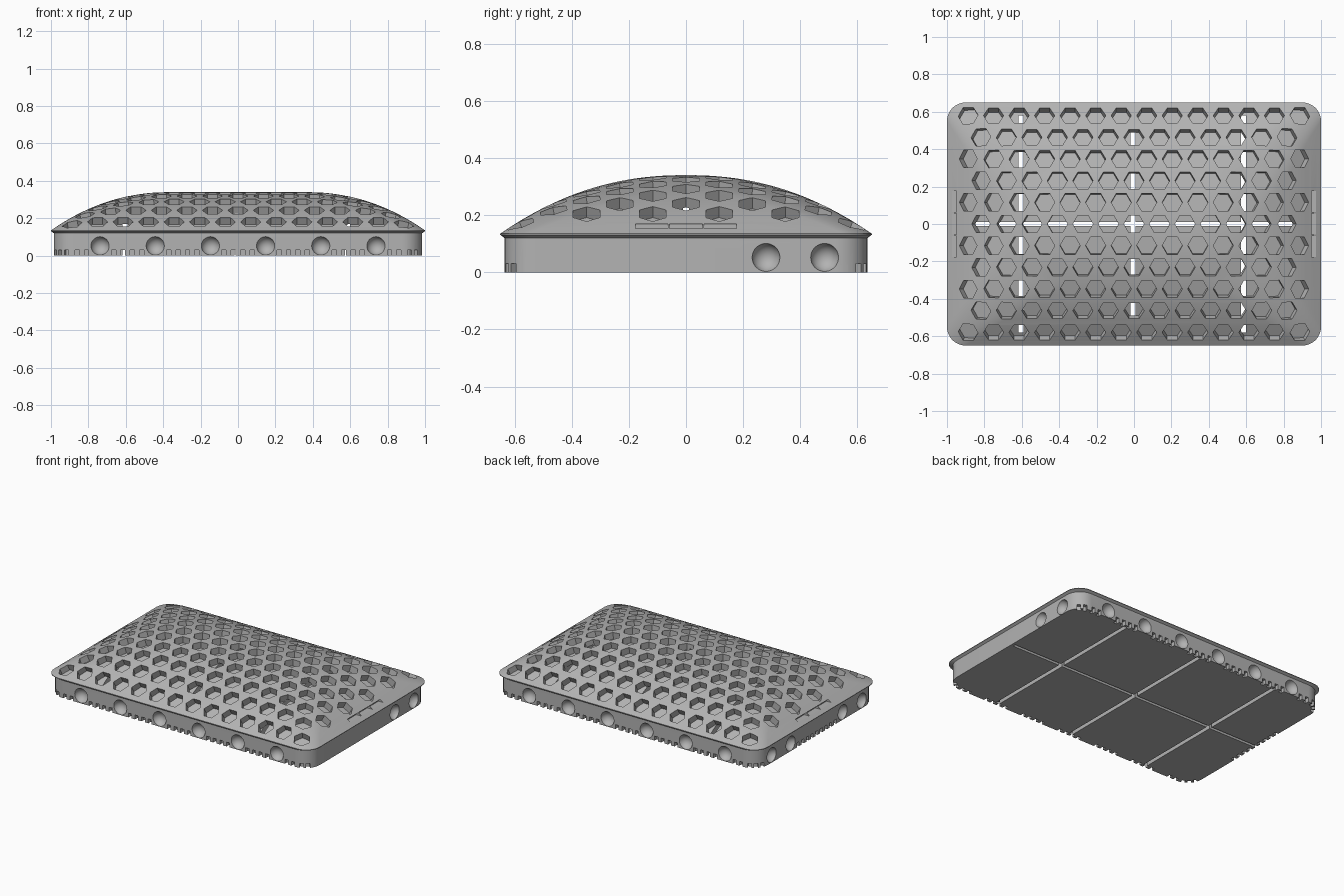
import bpy, bmesh, math
from mathutils import Matrix, Vector
from mathutils.bvhtree import BVHTree

HX, HY, RIM = 1.0, 0.65, 0.135

cube = bpy.data.objects.get("Cube")
if cube:
    bpy.data.objects.remove(cube)

grey = bpy.data.materials.new("plain_grey")
grey.use_nodes = True
grey.diffuse_color = (0.45, 0.45, 0.45, 1)
grey.node_tree.nodes["Principled BSDF"].inputs["Base Color"].default_value = (0.45, 0.45, 0.45, 1)


def make_object(name, bm):
    bmesh.ops.recalc_face_normals(bm, faces=bm.faces)
    mesh = bpy.data.meshes.new(name)
    bm.to_mesh(mesh)
    bm.free()
    obj = bpy.data.objects.new(name, mesh)
    bpy.context.collection.objects.link(obj)
    mesh.materials.append(grey)
    return obj


def ring(bm, inset, z):
    """Rounded rectangle whose corners soften as it shrinks."""
    hx, hy = HX - inset, HY - inset
    r = min(0.1 + 0.5 * inset, hy * 0.9)
    verts = []
    for k, (sx, sy) in enumerate([(1, 1), (-1, 1), (-1, -1), (1, -1)]):
        for i in range(9):
            a = math.pi / 2 * (k + i / 8)
            verts.append(bm.verts.new((sx * (hx - r) + r * math.cos(a),
                                       sy * (hy - r) + r * math.sin(a), z)))
    return verts


def loft(wall, offset, drop, steps):
    """Straight wall followed by a domed top, closed at both ends."""
    bm = bmesh.new()
    sections = list(wall)
    for i in range(steps + 1):
        u = 0.95 * (i / steps) ** 1.2
        sections.append((offset + u * (HY - offset), RIM - drop + 0.205 * (1 - (1 - u) ** 2.2)))
    rings = [ring(bm, d, z) for d, z in sections]
    for low, high in zip(rings, rings[1:]):
        for i in range(len(low)):
            j = (i + 1) % len(low)
            bm.faces.new((low[i], low[j], high[j], high[i]))
    bm.faces.new(rings[0])
    bm.faces.new(rings[-1])
    bmesh.ops.recalc_face_normals(bm, faces=bm.faces)
    return bm


def add_box(bm, center, size, turn=0):
    m = Matrix.Translation(center) @ Matrix.Rotation(turn, 4, 'Z') @ Matrix.Diagonal((*size, 1))
    bmesh.ops.create_cube(bm, size=1, matrix=m)


def carve(target, cutter, operation='DIFFERENCE'):
    cutter.hide_render = True
    mod = target.modifiers.new("carve", 'BOOLEAN')
    mod.operation, mod.object, mod.solver = operation, cutter, 'EXACT'
    bpy.context.view_layer.objects.active = target
    bpy.ops.object.modifier_apply(modifier=mod.name)


def discard(obj):
    bpy.data.objects.remove(obj)


# Domed body with an overhanging rim
bm = loft([(0.015, 0), (0.015, 0.12), (0, 0.131)], 0, 0, 30)
surface = BVHTree.FromBMesh(bm)
body = make_object("domed_body", bm)

# Narrow inner channels between the eight blocks, following the dome
core = make_object("core_cutter", loft([(0.035, -0.05)], 0.035, 0.032, 14))
channels = [((x, 0, 0.15), (0.026, 2, 0.6)) for x in (-0.605, -0.005, 0.585)]
channels.append(((0, 0, 0.15), (3, 0.02, 0.6)))
for center, size in channels:
    bm = bmesh.new()
    add_box(bm, center, size)
    channel = make_object("channel_cutter", bm)
    carve(channel, core, 'INTERSECT')
    carve(body, channel)
    discard(channel)
discard(core)

# Staggered hexagonal pockets, sunk along the surface normal
bm = bmesh.new()
for row in range(-5, 6):
    count = 14 if row % 2 else 13
    for col in range(count):
        x, y = (col - (count - 1) / 2) * 0.1365, row * 0.116
        hit, normal, _, _ = surface.ray_cast(Vector((x, y, 1)), Vector((0, 0, -1)))
        right = Vector((1, 0, 0))
        up = normal.cross(right).normalized()
        right = up.cross(normal)
        frame = Matrix((right, up, normal)).transposed().to_4x4()
        m = Matrix.Translation(hit) @ frame @ Matrix.Rotation(math.pi / 6, 4, 'Z')
        bmesh.ops.create_cone(bm, cap_ends=True, segments=6, radius1=0.054, radius2=0.054,
                              depth=0.09, matrix=m)
pockets = make_object("pocket_cutter", bm)
carve(body, pockets)
discard(pockets)

# Round dimples along the walls
bm = bmesh.new()
spots = [(i * 0.295 - 0.7375, s * 0.645) for i in range(6) for s in (-1, 1)]
spots += [(-0.995, y) for y in (-0.485, -0.28, 0.28, 0.485)] + [(0.995, y) for y in (0.28, 0.485)]
for x, y in spots:
    bmesh.ops.create_uvsphere(bm, u_segments=24, v_segments=16, radius=0.05,
                              matrix=Matrix.Translation((x, y, 0.052)))
dimples = make_object("dimple_cutter", bm)
carve(body, dimples)
discard(dimples)

# Notched lower edge: groups between the dimples, plus the corners
bm = bmesh.new()
for s in (-1, 1):
    for g in range(7):
        for k in (-1.5, -0.5, 0.5, 1.5):
            x = (g - 3) * 0.295 + k * 0.05
            if abs(x) < 0.88:
                add_box(bm, (x, s * 0.635, 0), (0.024, 0.05, 0.06))
    for t in (-1, 1):
        for a in (0.4, 0.8, 1.2):
            add_box(bm, (s * (0.88 + 0.105 * math.cos(a)), t * (0.53 + 0.105 * math.sin(a)), 0),
                    (0.05, 0.024, 0.06), s * t * a)
for k in range(-4, 5):
    add_box(bm, (-0.985, k * 0.05, 0), (0.05, 0.024, 0.06))

# Stepped recess on one end and thin vents on both ends
add_box(bm, (0.985, -0.21, 0.03), (0.06, 0.72, 0.106))
add_box(bm, (0.985, 0.365, 0), (0.04, 0.4, 0.05))
for s in (-1, 1):
    for y in (-0.12, 0, 0.12):
        add_box(bm, (s * 0.965, y, 0.161), (0.06, 0.114, 0.016))
details = make_object("edge_detail_cutter", bm)
carve(body, details)
discard(details)

# Smooth dome with crisp cut edges
bpy.ops.object.select_all(action='DESELECT')
body.select_set(True)
bpy.context.view_layer.objects.active = body
bpy.ops.object.shade_smooth_by_angle(angle=math.radians(25))
